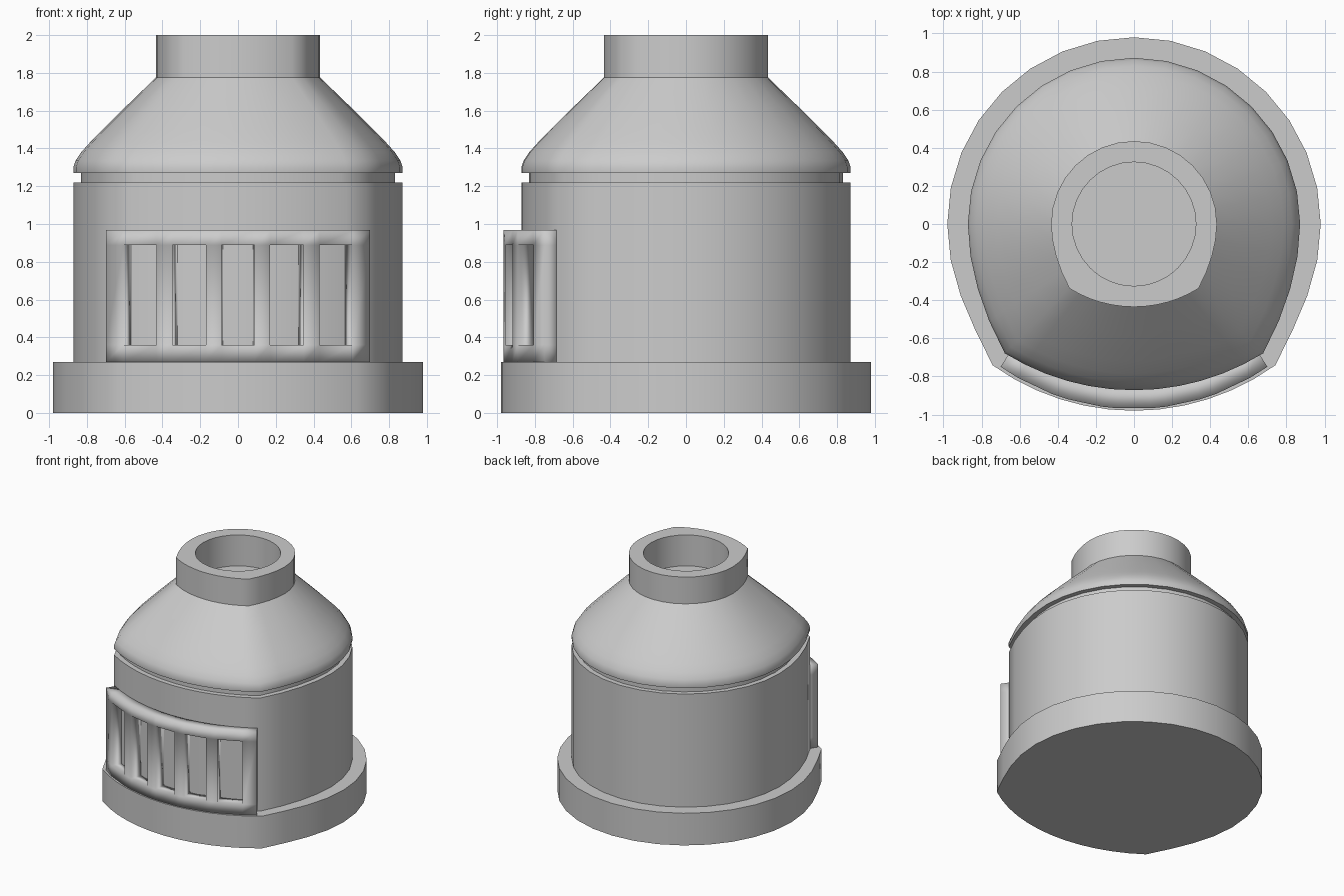
import bpy, bmesh
from math import sin, cos, asin, atan2, sqrt, radians, pi

if "Cube" in bpy.data.objects:
    bpy.data.objects.remove(bpy.data.objects["Cube"])


def outline(r, k, power=2.5):
    """Round plan with two bulged front corners joined by a shallow front arc."""
    pts = []
    for i in range(25):                       # sides and back, -45 to 225 degrees
        a = radians(-45 + 270 * i / 24)
        # angle below the x axis, 0 at the sides and 1 at the corners
        t = max(0, -sin(a))
        t = asin(t) / (pi / 4)
        rr = r * (1 + k * t ** power)
        pts.append((rr * cos(a), rr * sin(a)))
    cx, cy = pts[0]                           # front arc between the corners
    rise = cy + r
    big = (cx * cx + rise * rise) / (2 * rise)
    half = asin(cx / big)
    for i in range(1, 12):
        a = -half + 2 * half * i / 12
        pts.append((big * sin(a), -r + big * (1 - cos(a))))
    return pts


def circle(r):
    """Round ring with as many points as outline()."""
    return [(r * cos(atan2(y, x)), r * sin(atan2(y, x))) for x, y in outline(r, 0.1)]


def finish(name, bm, angle):
    mesh = bpy.data.meshes.new(name)
    bm.to_mesh(mesh)
    bm.free()
    obj = bpy.data.objects.new(name, mesh)
    bpy.context.collection.objects.link(obj)
    bpy.ops.object.select_all(action='DESELECT')
    bpy.context.view_layer.objects.active = obj
    obj.select_set(True)
    bpy.ops.object.shade_smooth_by_angle(angle=radians(angle))
    return obj


def loft(name, rings):
    """Skin stacked (plan, z) rings and cap both ends."""
    bm = bmesh.new()
    loops = [[bm.verts.new((x, y, z)) for x, y in plan] for plan, z in rings]
    n = len(loops[0])
    for a, b in zip(loops, loops[1:]):
        for i in range(n):
            j = (i + 1) % n
            bm.faces.new((a[i], a[j], b[j], b[i]))
    bm.faces.new(loops[0][::-1])
    bm.faces.new(loops[-1])
    bmesh.ops.recalc_face_normals(bm, faces=bm.faces)
    return finish(name, bm, 40)


# Base, drum, groove, shoulder and neck as one turned shell
profile = [(0.87, 0.27), (0.87, 1.22), (0.83, 1.22), (0.83, 1.27), (0.87, 1.27),
           (0.872, 1.30), (0.86, 1.335), (0.83, 1.38), (0.785, 1.43), (0.72, 1.497),
           (0.58, 1.635), (0.435, 1.775), (0.435, 2.0)]
rings = [(outline(0.98, 0.07, 4), 0.0), (outline(0.98, 0.07, 4), 0.27)]
rings += [(outline(r, 0.1), z) for r, z in profile]
rings += [(circle(0.325), 2.0), (circle(0.325), 1.74)]
loft("body", rings)

# Curved front frame with five window openings
ARC_R, ARC_Y = 1.22, 0.25
right = [0.0875, 0.17, 0.348, 0.432, 0.608, 0.7]
xs = [-x for x in reversed(right)] + right
zs = [0.268, 0.36, 0.888, 0.967]
bm = bmesh.new()
grid = [[bm.verts.new((x, ARC_Y - sqrt(ARC_R ** 2 - x * x), z)) for z in zs] for x in xs]
for i in range(len(xs) - 1):
    for j in range(len(zs) - 1):
        if j == 1 and i % 2 == 1:
            continue
        bm.faces.new((grid[i][j], grid[i + 1][j], grid[i + 1][j + 1], grid[i][j + 1]))
frame = finish("window_frame", bm, 20)
mod = frame.modifiers.new("thickness", 'SOLIDIFY')
mod.thickness = 0.115
mod.offset = -1
